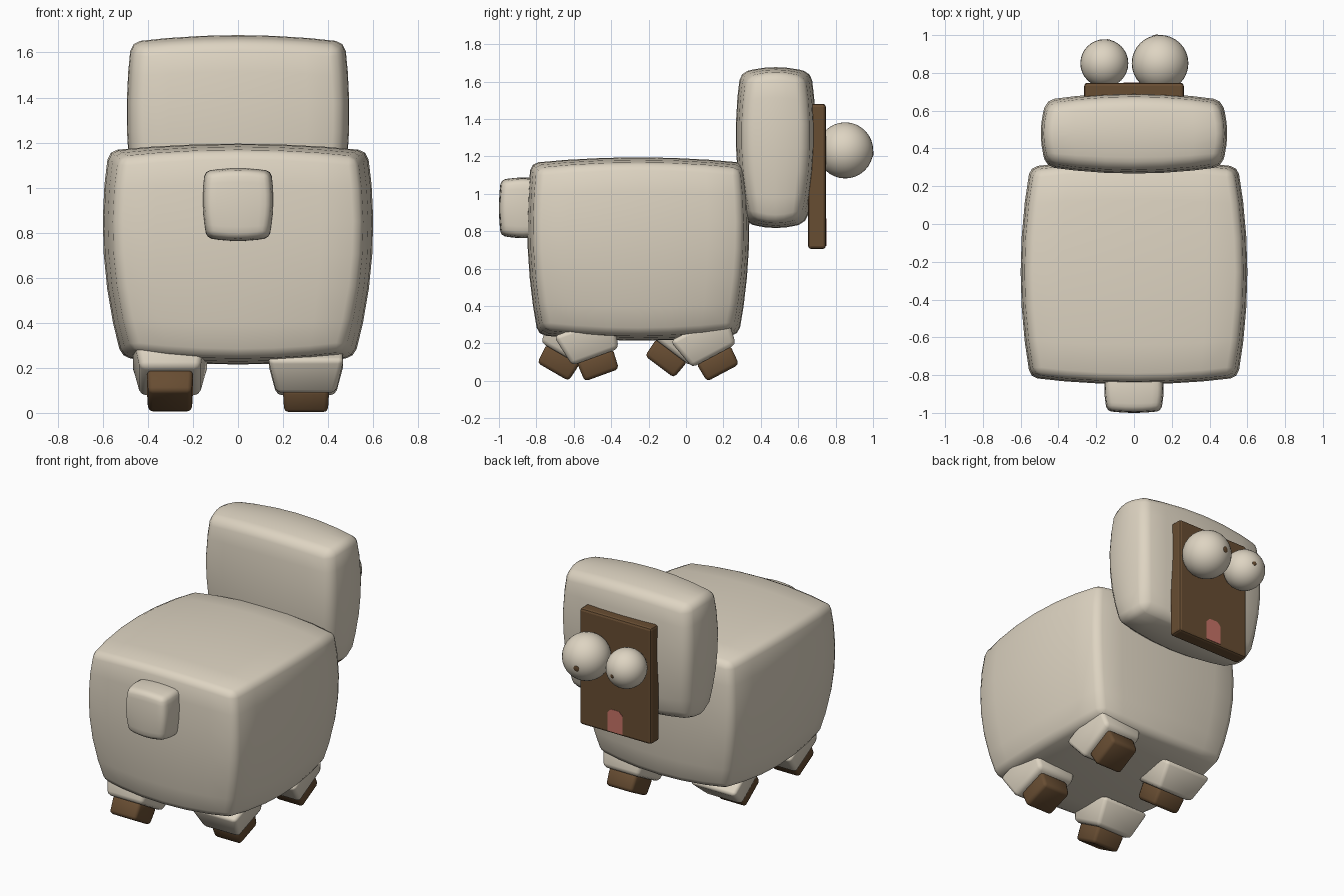
import bpy
import bmesh
from math import radians
from mathutils import Matrix, Vector

cube = bpy.data.objects.get("Cube")
if cube:
    bpy.data.objects.remove(cube, do_unlink=True)


def material(name, rgb):
    mat = bpy.data.materials.new(name)
    mat.use_nodes = True
    mat.diffuse_color = (*rgb, 1)
    bsdf = next(n for n in mat.node_tree.nodes if n.type == 'BSDF_PRINCIPLED')
    bsdf.inputs["Base Color"].default_value = (*rgb, 1)
    return mat


wool = material("cream wool", (0.73, 0.66, 0.54))
brown = material("dark brown", (0.137, 0.074, 0.032))
pink = material("tongue pink", (0.57, 0.17, 0.135))


def finish(bm, name, mat, bevel=0, smooth=True, segments=2):
    """Turn a bmesh into a named object with an optional edge bevel."""
    bmesh.ops.recalc_face_normals(bm, faces=bm.faces)
    mesh = bpy.data.meshes.new(name)
    bm.to_mesh(mesh)
    bm.free()
    mesh.materials.append(mat)
    for poly in mesh.polygons:
        poly.use_smooth = smooth
    obj = bpy.data.objects.new(name, mesh)
    bpy.context.collection.objects.link(obj)
    if bevel:
        mod = obj.modifiers.new("Bevel", 'BEVEL')
        mod.width = bevel
        mod.segments = segments
        mod.limit_method = 'ANGLE'
        mod.angle_limit = radians(40)
    return obj


def puffy_box(name, mat, centre, half, bulge, taper=(1, 1), bevel=0.04):
    """Box with swollen sides; taper is the x and y scale at the bottom."""
    bm = bmesh.new()
    bmesh.ops.create_cube(bm, size=2)
    bmesh.ops.subdivide_edges(bm, edges=bm.edges, cuts=5, use_grid_fill=True)
    for v in bm.verts:
        p = v.co.copy()
        low = (1 - p.z) / 2
        scale = (1 + (taper[0] - 1) * low, 1 + (taper[1] - 1) * low, 1)
        for i in range(3):
            a, b = p[(i + 1) % 3], p[(i + 2) % 3]
            swell = bulge[i] * (2 - a * a - b * b) / 2
            v.co[i] = centre[i] + p[i] * (half[i] * scale[i] + swell)
    return finish(bm, name, mat, bevel)


def frustum(name, mat, z0, z1, half0, half1, bevel):
    """Square block from z0 to z1 with its own half width at each end."""
    bm = bmesh.new()
    bmesh.ops.create_cube(bm, size=2)
    for v in bm.verts:
        z, h = (z1, half1) if v.co.z > 0 else (z0, half0)
        v.co = Vector((v.co.x * h, v.co.y * h, z))
    return finish(bm, name, mat, bevel)


def ball(name, mat, centre, radius, squash=1, direction=(0, 0, 1)):
    bm = bmesh.new()
    turn = Vector(direction).to_track_quat('Z', 'Y').to_matrix().to_4x4()
    place = Matrix.Translation(centre) @ turn @ Matrix.Diagonal((1, 1, squash, 1))
    bmesh.ops.create_uvsphere(bm, u_segments=32, v_segments=16, radius=radius, matrix=place)
    return finish(bm, name, mat)


# Woolly body, head and tail
puffy_box("body", wool, (0, -0.255, 0.705), (0.525, 0.54, 0.43),
          (0.1, 0.07, 0.06), (0.89, 0.93))
puffy_box("head", wool, (0, 0.48, 1.247), (0.443, 0.155, 0.37),
          (0.063, 0.07, 0.06), (0.94, 0.84))
puffy_box("tail", wool, (0, -0.87, 0.925), (0.133, 0.11, 0.135),
          (0.028, 0.02, 0.027), (0.94, 1), 0.022)

# Face plate
bm = bmesh.new()
bmesh.ops.create_cube(bm, size=1, matrix=Matrix.Translation((0, 0.7, 1.093))
                      @ Matrix.Diagonal((0.527, 0.095, 0.776, 1)))
finish(bm, "face_plate", brown, 0.016, smooth=False)

# Tongue: thin plate with clipped top corners
bm = bmesh.new()
outline = [(-0.055, 0.72), (0.055, 0.72), (0.055, 0.842),
           (0.03, 0.868), (-0.03, 0.868), (-0.055, 0.842)]
face = bm.faces.new([bm.verts.new((x, 0.743, z)) for x, z in outline])
grown = bmesh.ops.extrude_face_region(bm, geom=[face])["geom"]
bmesh.ops.translate(bm, vec=(0, 0.007, 0),
                    verts=[g for g in grown if isinstance(g, bmesh.types.BMVert)])
finish(bm, "tongue", pink, smooth=False)

# Mismatched bulging eyes with tiny pupils
for side, x, radius, look, dot in (
        ("left", 0.138, 0.15, (-0.17, 0.97, -0.14), 0.019),
        ("right", -0.157, 0.127, (0.18, 0.97, -0.12), 0.013)):
    centre = Vector((x, 0.851, 1.232))
    look = Vector(look).normalized()
    ball(side + "_eye", wool, centre, radius)
    ball(side + "_pupil", brown, centre + look * (radius - 0.001), dot, 0.25, look)

# Legs swung in a walking pose: joint position and swing angle
for name, x, y, z, swing in (
        ("left_tail_end", 0.302, -0.485, 0.127, 20),
        ("right_tail_end", -0.302, -0.66, 0.137, -30),
        ("left_head_end", 0.302, 0.15, 0.133, 28),
        ("right_head_end", -0.302, -0.08, 0.157, -37)):
    pose = Matrix.Translation((x, y, z)) @ Matrix.Rotation(radians(swing), 4, 'X')
    frustum(name + "_leg", wool, 0, 0.18, 0.132, 0.17, 0.024).matrix_world = pose
    frustum(name + "_hoof", brown, -0.103, 0.01, 0.097, 0.103, 0.02).matrix_world = pose
